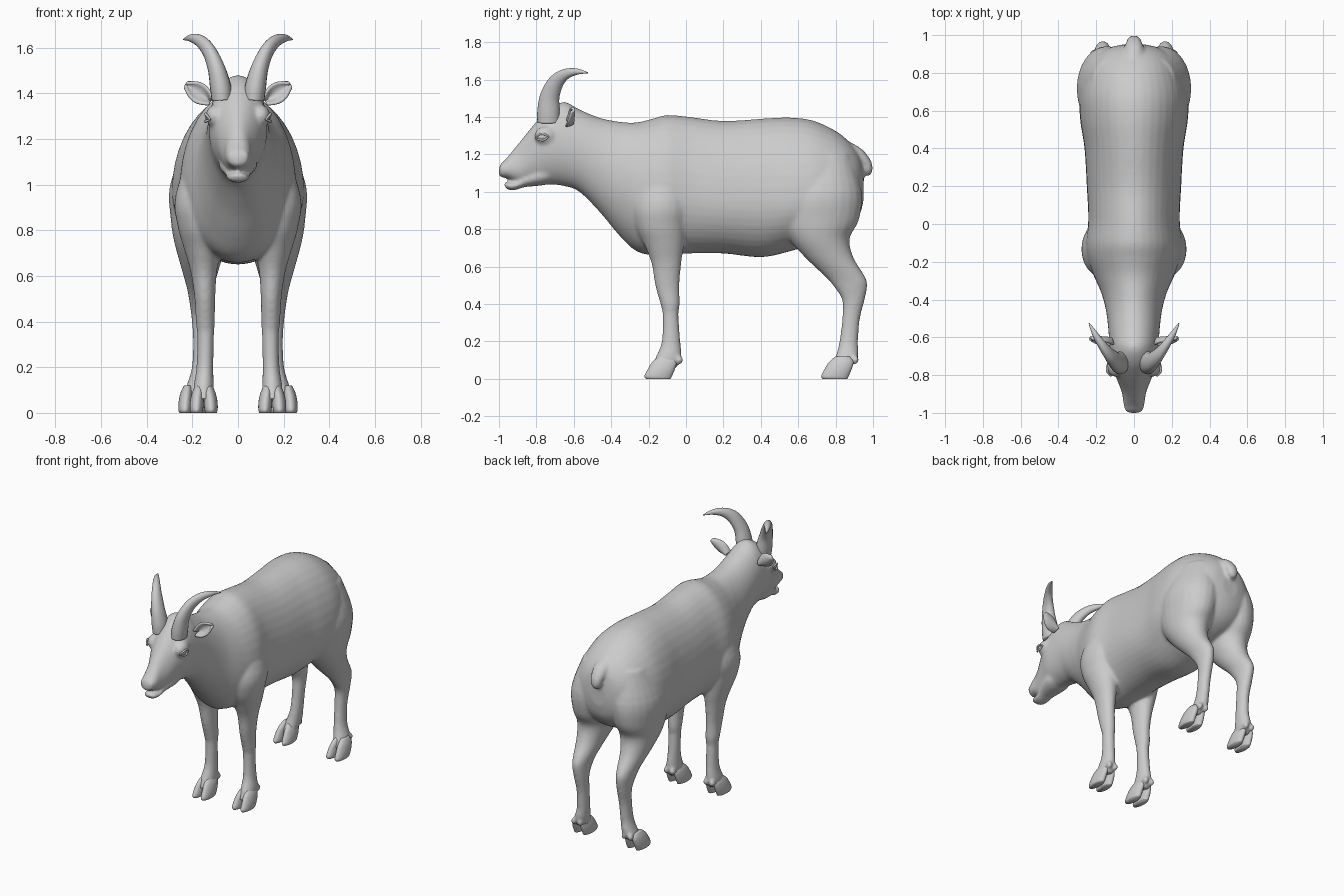
import bpy, bmesh
from math import sin, cos, pi
from mathutils import Vector, Matrix


def smooth_rows(rows, steps=4):
    """Catmull-Rom interpolation of rows of numbers."""
    out = []
    for i in range(len(rows) - 1):
        a, b = rows[max(i - 1, 0)], rows[i]
        c, d = rows[i + 1], rows[min(i + 2, len(rows) - 1)]
        for k in range(steps):
            t = k / steps
            out.append([q + .5 * t * (r - p + t * (2*p - 5*q + 4*r - s + t * (3*(q - r) + s - p)))
                        for p, q, r, s in zip(a, b, c, d)])
    out.append(list(rows[-1]))
    return out


def loft(bm, rings):
    vs = [[bm.verts.new(p) for p in r] for r in rings]
    n = len(vs[0])
    for a, b in zip(vs, vs[1:]):
        for i in range(n):
            j = (i + 1) % n
            bm.faces.new((a[i], a[j], b[j], b[i]))
    bm.faces.new(vs[0])
    bm.faces.new(vs[-1])


def along_y(bm, rows, n=40):
    """rows: y, top, bottom, half width, height of widest point"""
    rings = []
    for y, top, bot, w, zw in smooth_rows(rows):
        ring = []
        for i in range(n):
            a = 2 * pi * i / n
            h = top - zw if sin(a) > 0 else zw - bot
            ring.append((w * cos(a), y, zw + h * sin(a)))
        rings.append(ring)
    loft(bm, rings)


def along_z(bm, rows, side, n=24):
    """rows: z, front y, back y, centre x, half width"""
    loft(bm, [[(side * (x + w * cos(2*pi*i/n)), (f + b)/2 + (b - f)/2 * sin(2*pi*i/n), z)
               for i in range(n)] for z, f, b, x, w in smooth_rows(rows)])


def tube(bm, rows, side=1, n=20):
    """rows: x, y, z, radius across, radius in the fore-aft plane"""
    rows = smooth_rows(rows, 6)
    pts = [Vector(r[:3]) for r in rows]
    rings = []
    for i, r in enumerate(rows):
        t = (pts[min(i + 1, len(pts) - 1)] - pts[max(i - 1, 0)]).normalized()
        v = t.cross(Vector((1, 0, 0))).normalized()
        u = v.cross(t)
        ring = [pts[i] + u * r[3] * cos(2*pi*k/n) + v * r[4] * sin(2*pi*k/n) for k in range(n)]
        rings.append([(side * p.x, p.y, p.z) for p in ring])
    loft(bm, rings)


def ball(bm, centre, size):
    m = Matrix.Translation(centre) @ Matrix.Diagonal((*size, 1))
    bmesh.ops.create_uvsphere(bm, u_segments=24, v_segments=14, radius=1, matrix=m)


def finish(bm, name):
    bmesh.ops.recalc_face_normals(bm, faces=bm.faces)
    for f in bm.faces:
        f.smooth = True
    me = bpy.data.meshes.new(name)
    bm.to_mesh(me)
    bm.free()
    ob = bpy.data.objects.new(name, me)
    bpy.context.collection.objects.link(ob)
    return ob


SIDES = (1, -1)

# Torso, neck and head in one run from nose to rump
bm = bmesh.new()
along_y(bm, [
    (-1.0, 1.125, 1.09, .018, 1.105), (-.99, 1.15, 1.078, .042, 1.11), (-.955, 1.185, 1.072, .055, 1.12),
    (-.89, 1.265, 1.045, .065, 1.13), (-.80, 1.375, 1.04, .10, 1.22), (-.73, 1.445, 1.04, .125, 1.25),
    (-.65, 1.48, 1.03, .13, 1.24), (-.57, 1.44, 1.0, .135, 1.22), (-.46, 1.395, .89, .148, 1.15),
    (-.36, 1.375, .77, .175, 1.06), (-.27, 1.37, .685, .215, 1.0), (-.18, 1.39, .66, .245, .99),
    (-.1, 1.41, .66, .255, .98), (.02, 1.4, .67, .242, .97), (.2, 1.378, .67, .25, .95),
    (.4, 1.39, .65, .262, .95), (.55, 1.397, .68, .285, .95), (.68, 1.38, .72, .288, .97),
    (.8, 1.325, .76, .255, 1.0), (.88, 1.26, .81, .21, 1.02), (.93, 1.19, .88, .14, 1.03),
    (.95, 1.1, .96, .06, 1.03)])
# Lower jaw and chin
along_y(bm, [(-.972, 1.047, 1.035, .02, 1.04), (-.955, 1.053, 1.012, .042, 1.033),
             (-.91, 1.052, 1.01, .052, 1.035), (-.86, 1.09, 1.025, .062, 1.06),
             (-.76, 1.15, 1.035, .085, 1.09), (-.68, 1.12, 1.06, .06, 1.09)], 24)
for s in SIDES:
    # Front leg
    along_z(bm, [(1.18, -.2, -.02, .13, .07), (.95, -.28, .02, .16, .115), (.82, -.27, 0, .16, .105),
                 (.72, -.225, -.01, .155, .082), (.62, -.185, -.025, .15, .058), (.5, -.165, -.035, .145, .045),
                 (.4, -.137, -.033, .143, .042), (.34, -.125, -.04, .142, .037), (.2, -.13, -.03, .145, .037),
                 (.12, -.16, -.025, .15, .044), (.06, -.185, -.05, .15, .046)], s)
    # Hind leg
    along_z(bm, [(1.2, .6, .88, .12, .1), (1.0, .5, .94, .14, .158), (.85, .5, .925, .155, .14),
                 (.75, .55, .875, .16, .12), (.65, .635, .895, .165, .088), (.55, .74, .955, .165, .06),
                 (.5, .785, .97, .165, .05), (.42, .835, .955, .162, .042), (.32, .835, .93, .16, .037),
                 (.2, .82, .92, .165, .037), (.12, .80, .92, .18, .045), (.06, .77, .88, .195, .046)], s)
    # Dewclaws, eye sockets, nostril rims, cheeks
    for x, y in ((.15, -.035), (.19, .905)):
        for dx in (-.024, .024):
            ball(bm, (s * (x + dx), y, .1), (.018, .02, .024))
    ball(bm, (s * .1, -.75, 1.3), (.042, .06, .05))
    ball(bm, (s * .028, -.975, 1.125), (.022, .024, .025))
# Tail
tube(bm, [(0, .86, 1.23, .05, .04), (0, .92, 1.2, .05, .035), (0, .96, 1.15, .042, .033),
          (0, .97, 1.11, .033, .028), (0, .968, 1.085, .012, .012)])
body = finish(bm, "body")
rm = body.modifiers.new("fuse", 'REMESH')
rm.mode = 'VOXEL'
rm.voxel_size = .01
rm.use_smooth_shade = True
sm = body.modifiers.new("soften", 'SMOOTH')
sm.factor = .5
sm.iterations = 7

# Cloven hooves
bm = bmesh.new()
for s in SIDES:
    for x, y in ((.15, 0), (.2, .945)):
        for d in (-1, 1):
            along_z(bm, [(.12, -.145 + y, -.07 + y, x + d*.02, .016), (.09, -.18 + y, -.05 + y, x + d*.025, .026),
                         (.05, -.205 + y, -.06 + y, x + d*.03, .03), (.015, -.222 + y, -.075 + y, x + d*.032, .029),
                         (0, -.215 + y, -.082 + y, x + d*.032, .025)], s)
finish(bm, "hooves")

# Horns
bm = bmesh.new()
for s in SIDES:
    tube(bm, [(.07, -.735, 1.37, .045, .06), (.077, -.735, 1.43, .046, .06), (.095, -.728, 1.51, .038, .052),
              (.127, -.695, 1.585, .03, .042), (.165, -.645, 1.628, .024, .029), (.205, -.585, 1.642, .016, .017),
              (.238, -.525, 1.636, .003, .003)], s)
finish(bm, "horns")

# Cupped ears
bm = bmesh.new()
for s in SIDES:
    grid = []
    along, across = Vector((.115, .03, .075)), Vector((-.5, .15, .85))
    for i in range(13):
        u = i / 12
        w = .014 + .036 * sin(pi * min(u, .97) ** 1.1) ** .8 - .011 * u
        row = []
        for j in range(9):
            v = j / 4 - 1
            p = Vector((.115, -.645, 1.365)) + along * u + across * w * v
            p += Vector((.1, 1, 0)) * .04 * (1 - v * v) * (1 - .6 * u)
            row.append(bm.verts.new((s * p.x, p.y, p.z)))
        grid.append(row)
    for a, b in zip(grid, grid[1:]):
        for j in range(8):
            bm.faces.new((a[j], a[j+1], b[j+1], b[j]))
ears = finish(bm, "ears")
so = ears.modifiers.new("thickness", 'SOLIDIFY')
so.thickness = .016
so.offset = 0
ears.modifiers.new("round", 'SUBSURF').levels = 1

# Eyes with lids
bm = bmesh.new()
for s in SIDES:
    ball(bm, (s * .119, -.768, 1.292), (.022, .026, .02))
    for lift in (1, -1):
        tube(bm, [(.122, -.805, 1.285, .004, .004), (.139, -.785, 1.292 + .014*lift, .006, .006),
                  (.142, -.76, 1.292 + .016*lift, .006, .006), (.137, -.735, 1.295, .004, .004)], s, 10)
finish(bm, "eyes")
